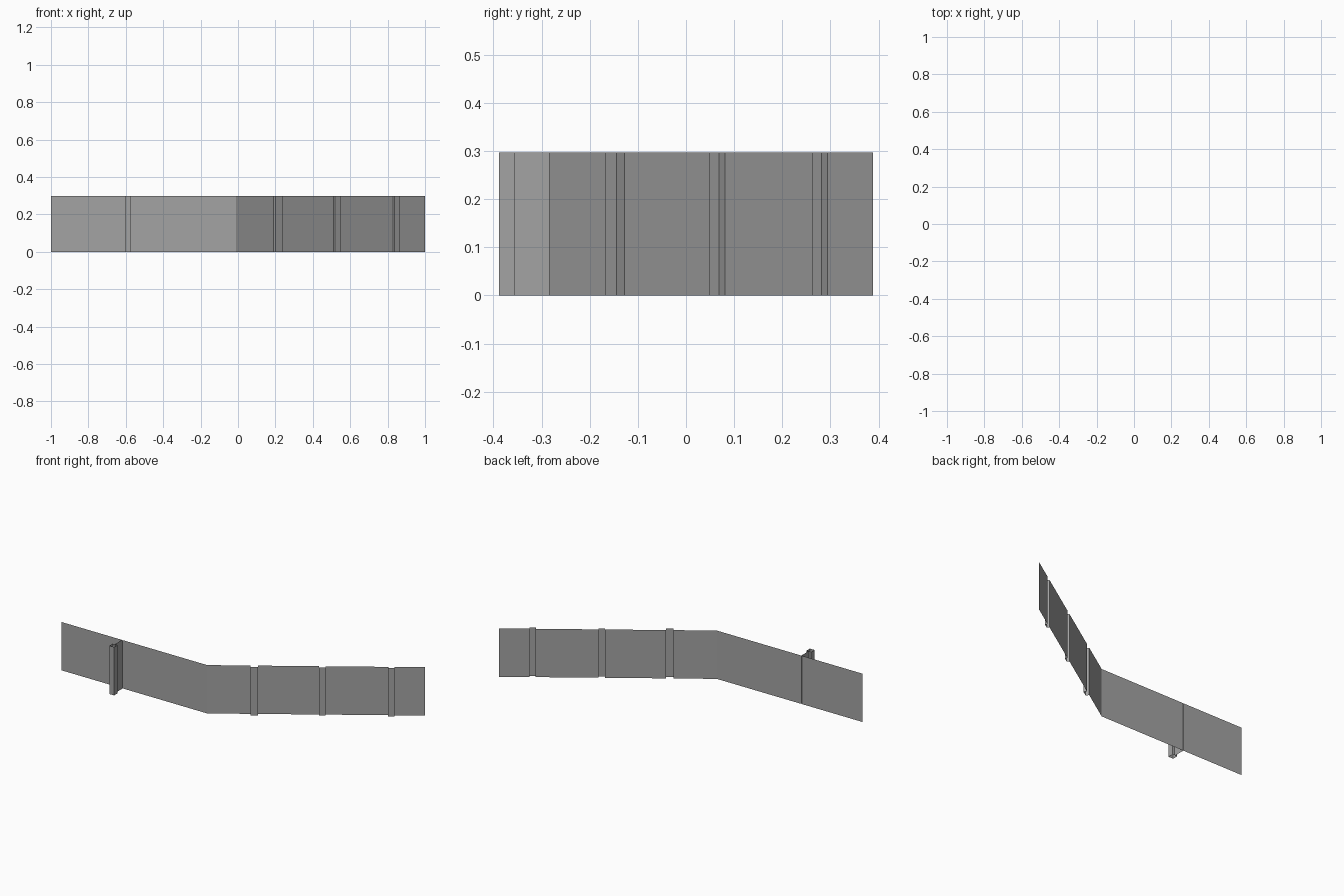
import bpy, bmesh
from mathutils import Vector

if "Cube" in bpy.data.objects:
    bpy.data.objects.remove(bpy.data.objects["Cube"])

HEIGHT = 0.297
WALL_Y = -0.285

grey = bpy.data.materials.new("mid grey")
grey.diffuse_color = (0.37, 0.37, 0.37, 1)
grey.use_nodes = True
grey.node_tree.nodes["Principled BSDF"].inputs["Base Color"].default_value = grey.diffuse_color


def sheet(name, path):
    """Raise a plan path into an open, flat-faced vertical sheet."""
    bm = bmesh.new()
    low = [bm.verts.new((p[0], p[1], 0)) for p in path]
    high = [bm.verts.new((p[0], p[1], HEIGHT)) for p in path]
    for i in range(len(path) - 1):
        bm.faces.new((low[i], low[i + 1], high[i + 1], high[i]))
    mesh = bpy.data.meshes.new(name)
    bm.to_mesh(mesh)
    bm.free()
    mesh.materials.append(grey)
    ob = bpy.data.objects.new(name, mesh)
    bpy.context.collection.objects.link(ob)
    return ob


# Left wall: straight, with a thin folded web ending in a small square post
x, gap, half = -0.587, 0.002, 0.016
back, front = -0.355, -0.388
sheet("left_wall", [
    (-1, WALL_Y), (x - gap, WALL_Y), (x - gap, back), (x - half, back),
    (x - half, front), (x + half, front), (x + half, back),
    (x + gap, back), (x + gap, WALL_Y), (-0.01, WALL_Y)])

# Right wall: angled, with three shallow pilasters stepping to the front
start, end = Vector((-0.01, WALL_Y)), Vector((1, 0.388))
along = (end - start).normalized()
out = Vector((along.y, -along.x))
path = [start]
for t0, t1, depth in ((0.241, 0.283, 0.02), (0.624, 0.66, 0.015), (1.009, 1.044, 0.015)):
    a, b = start + along * t0, start + along * t1
    path += [a, a + out * depth, b + out * depth, b]
path.append(end)
sheet("right_wall", path)
